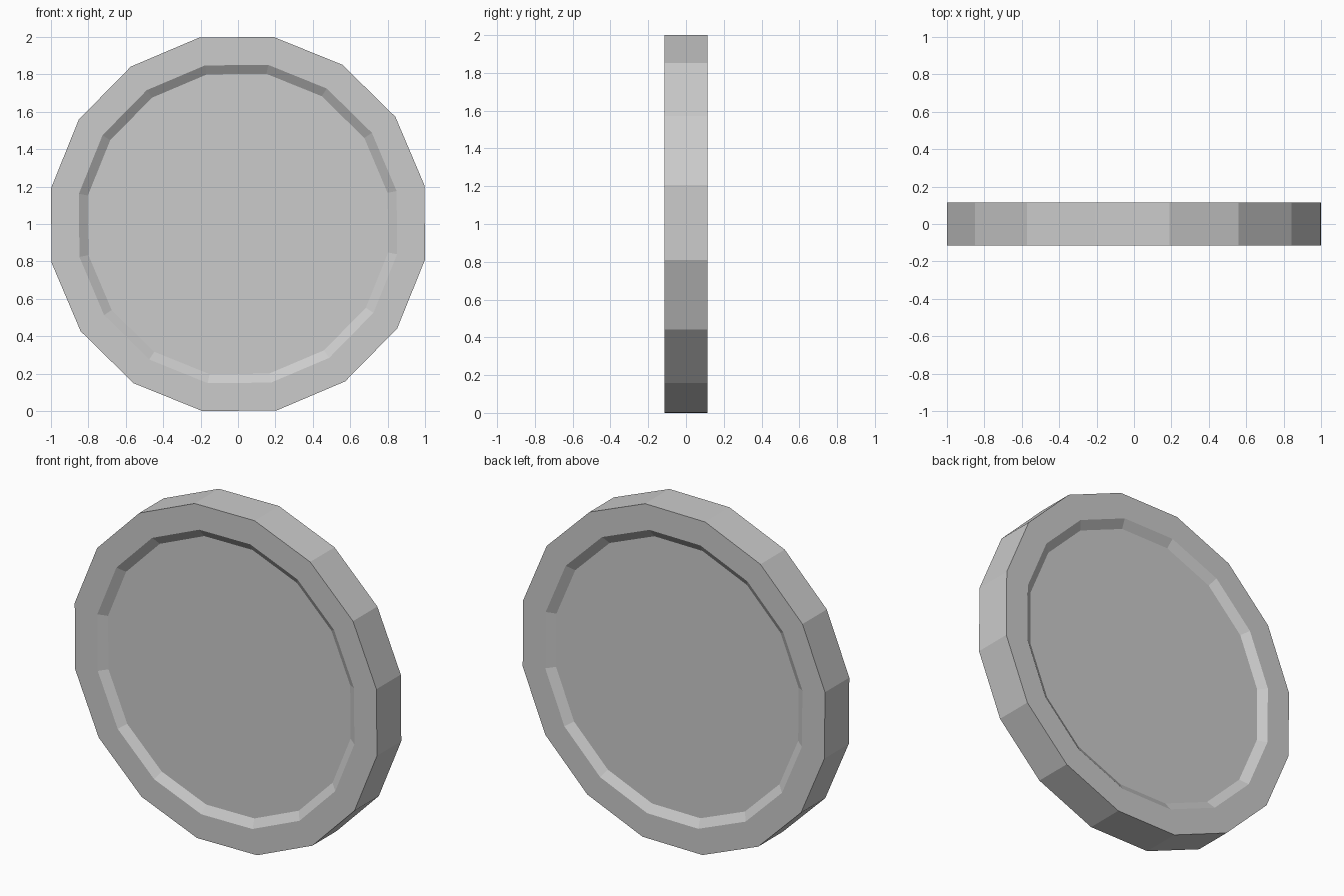
import bpy, bmesh, math

if "Cube" in bpy.data.objects:
    bpy.data.objects.remove(bpy.data.objects["Cube"])

SIDES = 16
TURN = math.radians(11.25 + 0.5)
HALF = 0.115      # half thickness
DEPTH = 0.033     # recess depth on each face
R = 1.018

# (radius, y) profile from the front recess floor round to the back one
profile = [(0.817, -HALF + DEPTH), (0.866, -HALF), (R, -HALF),
           (R, HALF), (0.866, HALF), (0.817, HALF - DEPTH)]

bm = bmesh.new()
rings = []
for r, y in profile:
    ring = []
    for i in range(SIDES):
        a = TURN + 2 * math.pi * i / SIDES
        ring.append(bm.verts.new((r * math.cos(a), y, 1 + r * math.sin(a))))
    rings.append(ring)

# Walls, bevels and rim faces
for a, b in zip(rings, rings[1:]):
    for i in range(SIDES):
        j = (i + 1) % SIDES
        bm.faces.new((a[i], a[j], b[j], b[i]))

# Recessed floors on both faces
bm.faces.new(rings[0])
bm.faces.new(rings[-1])
bmesh.ops.recalc_face_normals(bm, faces=bm.faces)

mesh = bpy.data.meshes.new("coin")
bm.to_mesh(mesh)
bm.free()
coin = bpy.data.objects.new("coin", mesh)
bpy.context.collection.objects.link(coin)
